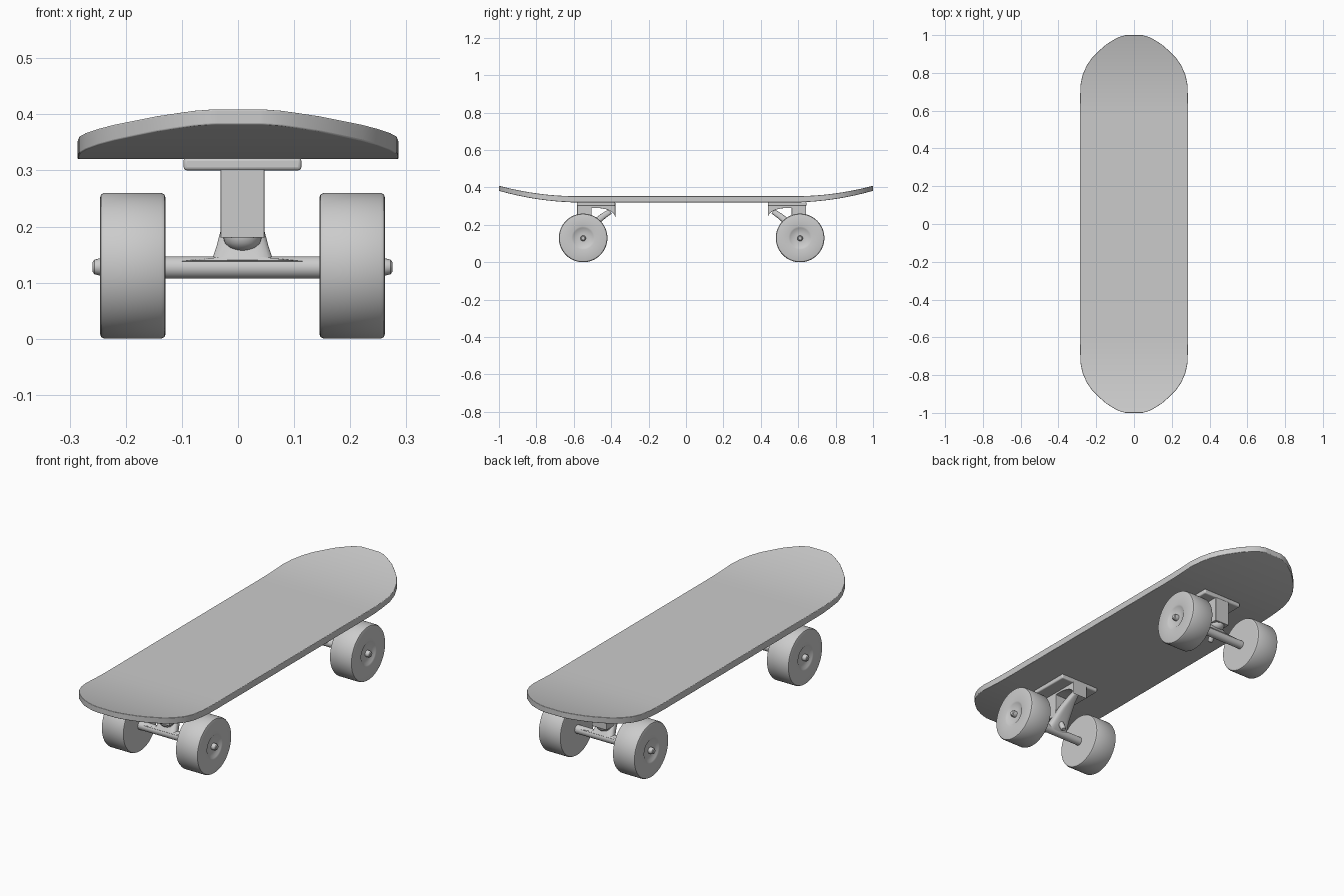
import bpy, bmesh, math
from mathutils import Vector

if "Cube" in bpy.data.objects:
    bpy.data.objects.remove(bpy.data.objects["Cube"])

CX, CY = 0.008, 0.03        # centre of the two trucks


def finish(name, bm, bevel=0, segs=3, angle=35):
    bmesh.ops.recalc_face_normals(bm, faces=bm.faces)
    me = bpy.data.meshes.new(name)
    bm.to_mesh(me)
    bm.free()
    ob = bpy.data.objects.new(name, me)
    bpy.context.collection.objects.link(ob)
    bpy.context.view_layer.objects.active = ob
    ob.select_set(True)
    bpy.ops.object.shade_smooth_by_angle(angle=math.radians(angle))
    ob.select_set(False)
    if bevel:
        m = ob.modifiers.new("Bevel", 'BEVEL')
        m.width, m.segments, m.limit_method = bevel, segs, 'ANGLE'
        m.angle_limit = math.radians(45)
    return ob


def skin(bm, rings, cap=True):
    """Bridge a list of equal-length point rings into a tube."""
    vs = [[bm.verts.new(p) for p in r] for r in rings]
    n = len(vs[0])
    for a, b in zip(vs, vs[1:]):
        for i in range(n):
            j = (i + 1) % n
            bm.faces.new((a[i], a[j], b[j], b[i]))
    if cap:
        bm.faces.new(vs[0])
        bm.faces.new(vs[-1])


def lathe(name, profile, origin, axis, n=48):
    """Spin (distance along axis, radius) points about an axis."""
    axis = Vector(axis).normalized()
    q = axis.to_track_quat('Z', 'Y')
    bm = bmesh.new()
    rings = [[Vector(origin) + q @ Vector((r * math.cos(2 * math.pi * i / n),
              r * math.sin(2 * math.pi * i / n), h)) for i in range(n)]
             for h, r in profile]
    skin(bm, rings)
    return finish(name, bm)


# deck: flat board with rounded, upturned ends
def deck():
    end = [(0.68, 0.285), (0.74, 0.283), (0.79, 0.272), (0.84, 0.25), (0.88, 0.222),
           (0.92, 0.182), (0.95, 0.148), (0.975, 0.108), (0.99, 0.08), (1.0, 0.045)]
    half = [(0.0, 0.286), (0.3, 0.286), (0.56, 0.286), (0.62, 0.286)] + end
    rows = [(-y, w) for y, w in reversed(half[1:])] + half
    cols = 12
    bm = bmesh.new()
    grid = []
    for y, w in rows:
        z = 0.353 + 0.056 * (max(0, abs(y) - 0.58) / 0.42) ** 2
        grid.append([bm.verts.new((w * (2 * c / cols - 1), y, z)) for c in range(cols + 1)])
    for a, b in zip(grid, grid[1:]):
        for c in range(cols):
            bm.faces.new((a[c], a[c + 1], b[c + 1], b[c]))
    ext = bmesh.ops.extrude_face_region(bm, geom=bm.faces[:])
    for v in ext["geom"]:
        if isinstance(v, bmesh.types.BMVert):
            v.co.z -= 0.033 - 0.006 * max(0, abs(v.co.y) - 0.6) / 0.4
    finish("deck", bm, 0.009)


def side_extrude(name, pts, half, place, bevel):
    """Extrude a (distance, height) side profile across the board."""
    bm = bmesh.new()
    skin(bm, [[place(x, d, z) for d, z in pts] for x in (-half, half)])
    finish(name, bm, bevel)


def truck(tag, s):
    def place(x, d, z):
        return Vector((CX + x, CY + s * d, z))

    # base plate under the deck
    side_extrude(tag + "_base_plate", [(0.408, 0.3), (0.614, 0.3), (0.614, 0.323), (0.408, 0.323)],
                 0.105, place, 0.006)

    # hanging bracket: kingpin block and arched pivot housing
    arc = [(0.408 + 0.1 * (1 - math.cos(t)), 0.24 + 0.05 * math.sin(t))
           for t in [math.pi / 2 * i / 6 for i in range(7)]]
    side_extrude(tag + "_bracket", arc + [(0.535, 0.29), (0.535, 0.18), (0.612, 0.18),
                 (0.612, 0.31), (0.408, 0.31)], 0.039, place, 0.004)

    # hanger arm sweeping from the axle up to the pivot: d, z, half width, half thickness
    path = [(0.584, 0.127, 0.14, 0.02), (0.578, 0.134, 0.056, 0.022), (0.56, 0.16, 0.047, 0.022),
            (0.535, 0.19, 0.039, 0.02), (0.505, 0.22, 0.032, 0.018), (0.472, 0.247, 0.022, 0.016),
            (0.435, 0.272, 0.014, 0.014)]
    rings = []
    for i, (d, z, w, t) in enumerate(path):
        a, b = path[max(i - 1, 0)], path[min(i + 1, len(path) - 1)]
        k = Vector((b[0] - a[0], b[1] - a[1])).normalized()
        ring = []
        for j in range(24):
            u = 2 * math.pi * j / 24
            c, n = math.cos(u), math.sin(u)
            f = math.copysign(abs(c) ** 0.6, c) * w
            g = math.copysign(abs(n) ** 0.6, n) * t
            ring.append(place(f, d - k.y * g, z + k.x * g))
        rings.append(ring)
    bm = bmesh.new()
    skin(bm, rings)
    finish(tag + "_hanger", bm)

    # kingpin bushing with domed end, and its nut beneath
    dome = [(0.0, 0.034)] + [(0.02 + 0.025 * math.sin(a), 0.034 * math.cos(a))
                             for a in (0, 0.4, 0.8, 1.15, 1.45)]
    lathe(tag + "_bushing", dome, place(0, 0.574, 0.2), (0, 0, -1), 32)
    lathe(tag + "_kingpin_nut", [(0, 0.013), (0.05, 0.013), (0.056, 0.009)],
          place(0, 0.55, 0.165), (0, -s * 0.5, -1), 16)

    # axle tube
    lathe(tag + "_axle", [(-0.2, 0.02), (0.2, 0.02)], place(0, 0.58, 0.127), (1, 0, 0), 24)

    # wheels with dished hubs, and axle nuts
    wheel = [(0.138, 0.05), (0.137, 0.12), (0.137, 0.121), (0.139, 0.127), (0.145, 0.13),
             (0.246, 0.13), (0.252, 0.127), (0.254, 0.121), (0.254, 0.062), (0.252, 0.054),
             (0.246, 0.046), (0.245, 0.02)]
    nut = [(0.235, 0.015), (0.256, 0.015), (0.264, 0.013), (0.267, 0.009)]
    for side, sx in (("left", -1), ("right", 1)):
        hub = place(0, 0.58, 0.13)
        lathe(f"{tag}_{side}_wheel", wheel, hub, (sx, 0, 0), 64)
        lathe(f"{tag}_{side}_axle_nut", nut, place(0, 0.58, 0.128), (sx, 0, 0), 16)


deck()
truck("front", -1)
truck("rear", 1)
